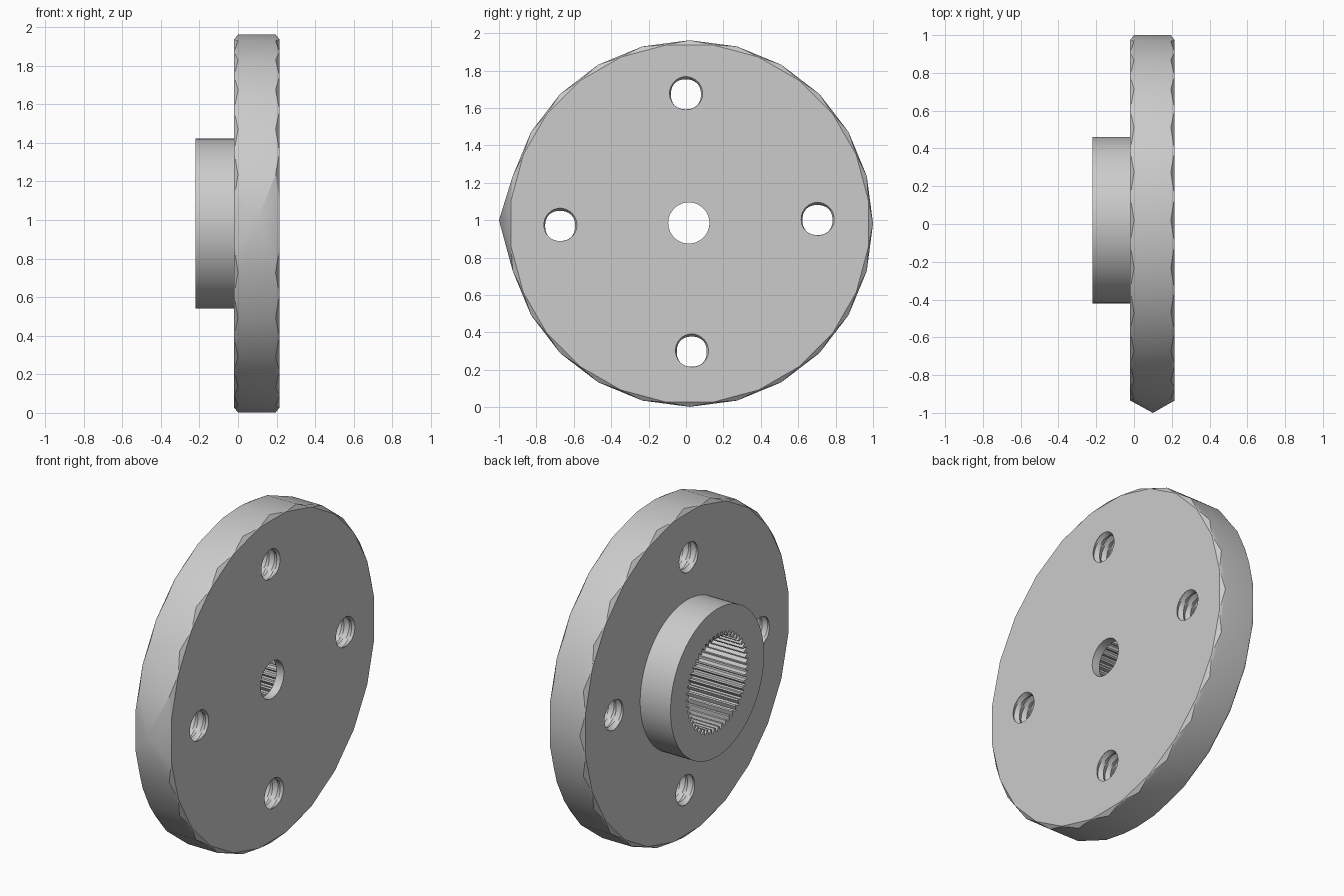
import bpy, bmesh
from math import cos, sin, pi, radians
from mathutils import Vector

cube = bpy.data.objects.get("Cube")
if cube:
    bpy.data.objects.remove(cube, do_unlink=True)

CY, CZ = 0.02, 0.982          # axis of the flange, parallel to x
GREY = (0.6, 0.6, 0.6, 1)

metal = bpy.data.materials.new("grey metal")
metal.use_nodes = True
metal.diffuse_color = GREY
metal.node_tree.nodes["Principled BSDF"].inputs["Base Color"].default_value = GREY


def polar(x, r, a, y=CY, z=CZ):
    return Vector((x, y + r * cos(a), z + r * sin(a)))


def finish(name, bm):
    bmesh.ops.recalc_face_normals(bm, faces=bm.faces)
    mesh = bpy.data.meshes.new(name)
    bm.to_mesh(mesh)
    bm.free()
    mesh.materials.append(metal)
    ob = bpy.data.objects.new(name, mesh)
    bpy.context.collection.objects.link(ob)
    return ob


def lofted(name, xs, radius, n, y=CY, z=CZ, triangles=False):
    """Closed solid along x whose radius is a function of x and angle."""
    bm = bmesh.new()
    rings = [[bm.verts.new(polar(x, radius(x, 2 * pi * k / n), 2 * pi * k / n, y, z))
              for k in range(n)] for x in xs]
    for a, b in zip(rings, rings[1:]):
        for k in range(n):
            j = (k + 1) % n
            bm.faces.new((a[k], a[j], b[j], b[k]))
    if triangles:
        bmesh.ops.triangulate(bm, faces=bm.faces[:])
    bm.faces.new(rings[0])
    bm.faces.new(rings[-1])
    return finish(name, bm)


def cut(target, cutter):
    mod = target.modifiers.new("cut", "BOOLEAN")
    mod.operation = "DIFFERENCE"
    mod.solver = "EXACT"
    mod.object = cutter
    bpy.context.view_layer.objects.active = target
    bpy.ops.object.modifier_apply(modifier=mod.name)


# Plate: faceted rim, uneven chamfers and one pointed corner facing the front
SIDES = 24
step = 2 * pi / SIDES
points = []
for k in range(SIDES):
    a = k * step
    if k == SIDES // 2:
        points.append(Vector((0.1, -1, 1)))
    else:
        points += [polar(0, 0.98, a), polar(0.195, 0.98, a)]
    points += [polar(x, 0.963, a + step / 2) for x in (-0.02, 0.215)]
bm = bmesh.new()
for p in points:
    bm.verts.new(p)
hull = bmesh.ops.convex_hull(bm, input=bm.verts[:])
bmesh.ops.dissolve_limit(bm, angle_limit=radians(0.5), verts=bm.verts[:], edges=bm.edges[:])
plate = finish("flange_plate", bm)

# Hub collar
hub = lofted("hub_collar", (-0.22, 0), lambda x, a: 0.44, 96)

# Splined bore through the hub, with a smaller centre hole through the plate
TEETH = 48
bore_end = 0.165


def spline(x, a):
    slot = round(a / (2 * pi) * TEETH * 4) % 4
    return 0.29 if slot < 2 else 0.265


cutters = [lofted("bore_cutter", (-0.3, bore_end), spline, TEETH * 4)]
cut(hub, cutters[0])
cut(plate, cutters[0])
cutters.append(lofted("centre_hole_cutter", (0.1, 0.3), lambda x, a: 0.11, 48, 0.015, 0.985))
cut(plate, cutters[-1])


# Four threaded bolt holes
PITCH = 0.05


def thread(x, a):
    phase = (x / PITCH + a / (2 * pi)) % 1
    return 0.08 + 0.017 * (1 - abs(2 * phase - 1))


xs = [-0.0625 + i * PITCH / 4 for i in range(27)]
for i in range(4):
    c = polar(0, 0.688, radians(1.3) + i * pi / 2, 0.015, 0.985)
    cutters.append(lofted("bolt_hole_cutter", xs, thread, 32, c.y, c.z, True))
    cut(plate, cutters[-1])

for c in cutters:
    bpy.data.objects.remove(c, do_unlink=True)

# Smooth shading with crisp edges
bpy.ops.object.select_all(action="DESELECT")
for ob in (plate, hub):
    ob.select_set(True)
bpy.context.view_layer.objects.active = plate
bpy.ops.object.shade_smooth_by_angle(angle=radians(25))
